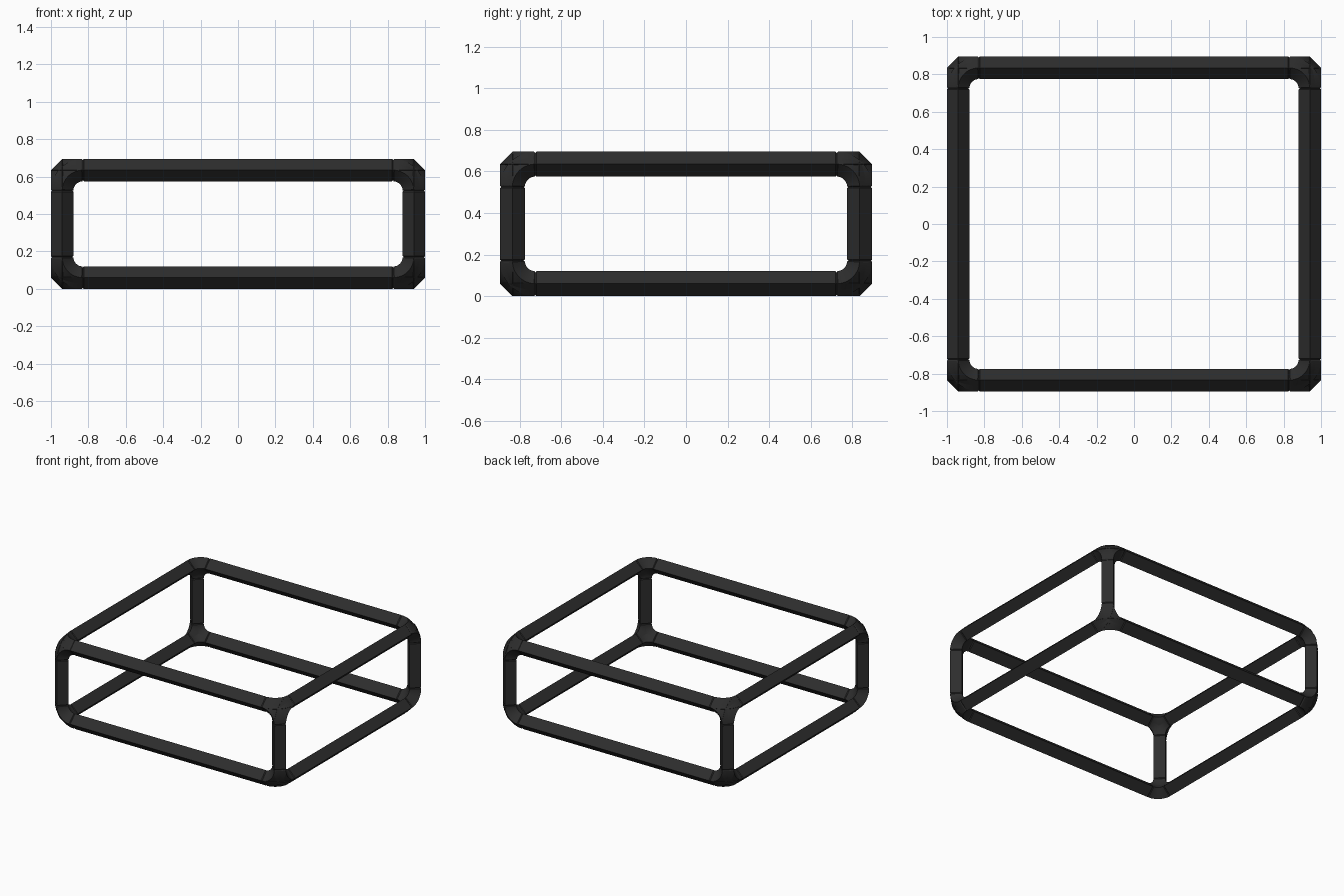
import bpy, bmesh, math
from itertools import product
from mathutils import Vector

if "Cube" in bpy.data.objects:
    bpy.data.objects.remove(bpy.data.objects["Cube"], do_unlink=True)

HALF = Vector((0.94, 0.835, 0.2875))   # centre lines of the bars
LIFT = Vector((0, 0, 0.3475))
H = 0.06                               # half diagonal of the diamond section
R = 0.11                               # bend radius of the corner joints
GROOVE = 0.006                         # small chamfer where parts meet
AXES = [Vector((1, 0, 0)), Vector((0, 1, 0)), Vector((0, 0, 1))]

black = bpy.data.materials.new("matte_black")
black.use_nodes = True
colour = (0.026, 0.026, 0.026, 1)
black.diffuse_color = colour
bsdf = black.node_tree.nodes["Principled BSDF"]
bsdf.inputs["Base Color"].default_value = colour
bsdf.inputs["Roughness"].default_value = 0.7


def loft(bm, rings):
    """Skin a diamond section through rings of (centre, u, v, half size)."""
    loops = [[bm.verts.new(c + d * h) for d in (u, v, -u, -v)] for c, u, v, h in rings]
    for a, b in zip(loops, loops[1:]):
        for i in range(4):
            j = (i + 1) % 4
            bm.faces.new((a[i], a[j], b[j], b[i]))
    bm.faces.new(loops[0])
    bm.faces.new(loops[-1])


def finish(name, bm):
    bmesh.ops.recalc_face_normals(bm, faces=bm.faces)
    mesh = bpy.data.meshes.new(name)
    bm.to_mesh(mesh)
    bm.free()
    mesh.materials.append(black)
    obj = bpy.data.objects.new(name, mesh)
    bpy.context.collection.objects.link(obj)
    bpy.ops.object.select_all(action='DESELECT')
    obj.select_set(True)
    bpy.context.view_layer.objects.active = obj
    bpy.ops.object.shade_smooth_by_angle(angle=math.radians(30))


def side_name(signs, axes):
    words = (("right", "left"), ("front", "back"), ("bottom", "top"))
    return "_".join(words[k][signs[k] > 0] for k in sorted(axes, reverse=True))


# Straight bars, four along each axis
for k in range(3):
    a, b = (k + 1) % 3, (k + 2) % 3
    length = HALF[k] - R
    for sa, sb in product((-1, 1), repeat=2):
        mid = LIFT + AXES[a] * sa * HALF[a] + AXES[b] * sb * HALF[b]
        stations = ((-length, H - GROOVE), (-length + GROOVE, H),
                    (length - GROOVE, H), (length, H - GROOVE))
        bm = bmesh.new()
        loft(bm, [(mid + AXES[k] * t, AXES[a], AXES[b], h) for t, h in stations])
        finish(side_name({a: sa, b: sb}, (a, b)) + "_bar", bm)

# Corner joints, each made of three quarter bends
STEPS = 12
tip = GROOVE / R
angles = [0, tip] + [math.pi / 2 * i / STEPS for i in range(1, STEPS)]
angles += [math.pi / 2 - tip, math.pi / 2]
for signs in product((-1, 1), repeat=3):
    bm = bmesh.new()
    for c in range(3):
        a, b = (c + 1) % 3, (c + 2) % 3
        pivot = (LIFT + AXES[a] * signs[a] * (HALF[a] - R)
                 + AXES[b] * signs[b] * (HALF[b] - R) + AXES[c] * signs[c] * HALF[c])
        rings = []
        for i, t in enumerate(angles):
            out = AXES[a] * signs[a] * math.cos(t) + AXES[b] * signs[b] * math.sin(t)
            end = i in (0, len(angles) - 1)
            rings.append((pivot + out * R, out, AXES[c], H - GROOVE * end))
        loft(bm, rings)
    finish(side_name(signs, range(3)) + "_corner", bm)
